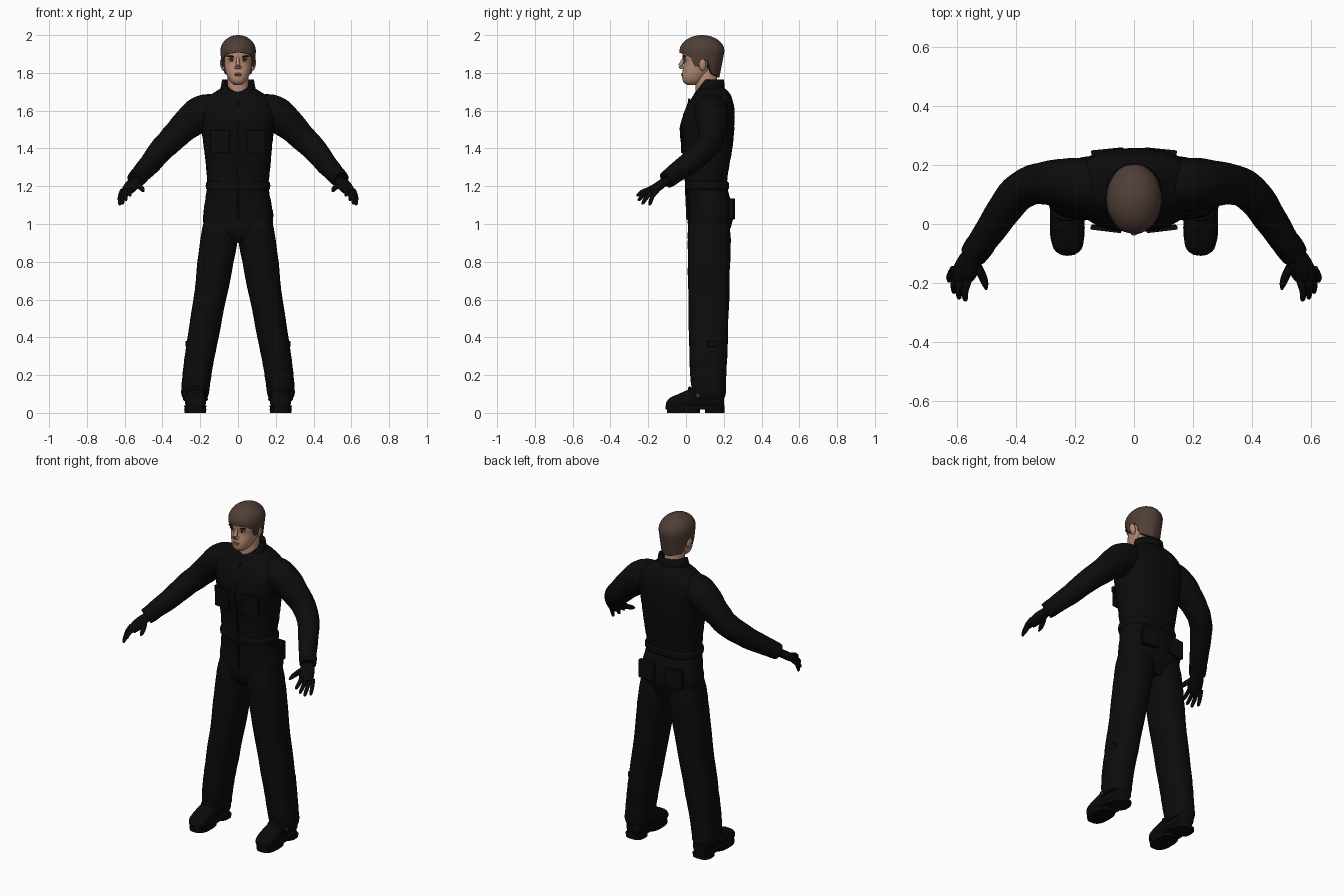
import bpy, bmesh, math
from mathutils import Vector

default_cube = bpy.data.objects.get("Cube")
if default_cube:
    bpy.data.objects.remove(default_cube, do_unlink=True)

parts = []


def material(name, colour):
    mat = bpy.data.materials.new(name)
    mat.use_nodes = True
    mat.diffuse_color = (*colour, 1)
    shader = mat.node_tree.nodes["Principled BSDF"]
    shader.inputs["Base Color"].default_value = (*colour, 1)
    shader.inputs["Roughness"].default_value = 0.8
    return mat


CLOTH = material("black cloth", (0.0035, 0.0035, 0.0035))
LEATHER = material("black leather", (0.003, 0.003, 0.003))
METAL = material("dark metal", (0.03, 0.03, 0.03))
SKIN = material("skin", (0.48, 0.27, 0.18))
LIP = material("lip", (0.36, 0.17, 0.12))
HAIR = material("brown hair", (0.08, 0.048, 0.038))
BROW = material("dark brow", (0.015, 0.01, 0.008))
WHITE = material("eye white", (0.5, 0.46, 0.42))


def finish(name, bm, mat):
    bmesh.ops.recalc_face_normals(bm, faces=bm.faces)
    mesh = bpy.data.meshes.new(name)
    bm.to_mesh(mesh)
    bm.free()
    mesh.materials.append(mat)
    obj = bpy.data.objects.new(name, mesh)
    bpy.context.collection.objects.link(obj)
    parts.append(obj)
    return obj


def skin(name, rings, mat, caps=True):
    """Join a list of point loops into a tube."""
    bm = bmesh.new()
    loops = [[bm.verts.new(p) for p in ring] for ring in rings]
    n = len(loops[0])
    for a, b in zip(loops, loops[1:]):
        for i in range(n):
            j = (i + 1) % n
            bm.faces.new((a[i], a[j], b[j], b[i]))
    if caps:
        bm.faces.new(loops[0])
        bm.faces.new(loops[-1])
    return finish(name, bm, mat)


def spline(rows, steps=4):
    """Pass a smooth curve through rows of numbers."""
    out = []
    for i in range(len(rows) - 1):
        quad = [rows[max(i - 1, 0)], rows[i], rows[i + 1], rows[min(i + 2, len(rows) - 1)]]
        for k in range(steps):
            t = k / steps
            out.append([b + t / 2 * (c - a + t * (2 * a - 5 * b + 4 * c - d + t * (3 * (b - c) + d - a)))
                        for a, b, c, d in zip(*quad)])
    return out + [list(rows[-1])]


def section(centre, u, v, power=2, n=32, fold=0):
    ring = []
    for i in range(n):
        a = math.tau * i / n
        c, s = math.cos(a), math.sin(a)
        k = 1 + fold * math.sin(3 * a + 37 * centre.z) * math.sin(61 * centre.z + 2 * a)
        ring.append(centre + k * (u * math.copysign(abs(c) ** (2 / power), c)
                                  + v * math.copysign(abs(s) ** (2 / power), s)))
    return ring


def stack(name, rows, mat, power=2, side=1, fold=0, steps=4):
    """Loft level sections given as z, x min, x max, front, back."""
    rings = [section(Vector((side * (a + b) / 2, (f + r) / 2, z)), Vector((side * (b - a) / 2, 0, 0)),
                     Vector((0, (r - f) / 2, 0)), power, fold=fold) for z, a, b, f, r in spline(rows, steps)]
    return skin(name, rings, mat)


def column(name, rows, mat, power=2, fold=0):
    """Loft centred level sections given as z, half width, front, back."""
    return stack(name, [(z, -w, w, f, r) for z, w, f, r in rows], mat, power, fold=fold)


def tube(name, path, mat, side=1, flat=1, n=20, fold=0):
    """Sweep a round section along x, y, z, radius points."""
    rows = spline(path)
    pts = [Vector((side * x, y, z)) for x, y, z, r in rows]
    rings = []
    for i, p in enumerate(pts):
        along = (pts[min(i + 1, len(pts) - 1)] - pts[max(i - 1, 0)]).normalized()
        v = Vector((0, 0, 1)).cross(along).normalized()
        r = rows[i][3]
        rings.append(section(p, along.cross(v) * r * flat, v * r, n=n, fold=fold))
    return skin(name, rings, mat)


def blob(name, pos, size, mat, tilt=0):
    bm = bmesh.new()
    bmesh.ops.create_uvsphere(bm, u_segments=16, v_segments=10, radius=1)
    obj = finish(name, bm, mat)
    obj.location, obj.scale, obj.rotation_euler = pos, size, (0, tilt, 0)
    return obj


def plate(name, pos, size, mat, turn=0):
    bm = bmesh.new()
    bmesh.ops.create_cube(bm, size=1)
    bmesh.ops.scale(bm, vec=size, verts=bm.verts)
    obj = finish(name, bm, mat)
    obj.location, obj.rotation_euler = pos, (0, 0, turn)
    bevel = obj.modifiers.new("soft edge", "BEVEL")
    bevel.width, bevel.segments = 0.003, 2


# Overall torso, waistband and front zip
column("torso", [(0.9, 0.1, 0.05, 0.2), (0.95, 0.17, 0.015, 0.225), (1.03, 0.186, 0.01, 0.25),
                 (1.1, 0.178, 0.01, 0.243), (1.2, 0.163, 0.004, 0.218), (1.3, 0.17, 0, 0.228),
                 (1.42, 0.182, -0.02, 0.248), (1.52, 0.195, -0.025, 0.257), (1.6, 0.2, -0.008, 0.256),
                 (1.66, 0.175, 0.025, 0.245), (1.7, 0.12, 0.05, 0.225), (1.73, 0.07, 0.075, 0.19)],
       CLOTH, 2.5, 0.012)
column("waistband", [(1.18, 0.163, 0, 0.222), (1.19, 0.17, -0.004, 0.227),
                     (1.215, 0.17, -0.004, 0.227), (1.225, 0.163, 0, 0.222)], CLOTH, 2.5)
tube("front_zip", [(0, 0.008, 1.02, 0.006), (0, 0, 1.2, 0.006), (0, -0.003, 1.3, 0.006),
                   (0, -0.025, 1.46, 0.006), (0, -0.023, 1.53, 0.006), (0, 0.022, 1.66, 0.006)], LEATHER, n=8)
plate("zip_pull", (0, 0.015, 1.655), (0.008, 0.009, 0.02), METAL)

# Stand-up collar, lowest at the front
collar = []
for level in range(5):
    t = level / 4
    ring = []
    for i in range(48):
        a = math.tau * i / 48
        back = (1 - math.cos(a)) / 2
        top = 1.685 + 0.08 * min(1, back * 2.6)
        ring.append(Vector(((0.098 - 0.02 * t) * math.sin(a),
                            0.122 - (0.083 - 0.01 * t) * math.cos(a), 1.655 + (top - 1.655) * t)))
    collar.append(ring)
thick = skin("collar", collar, CLOTH, caps=False).modifiers.new("cloth thickness", "SOLIDIFY")
thick.thickness, thick.offset = 0.012, 0

for side, label in ((1, "left"), (-1, "right")):
    # Trouser leg, pockets and shin tab
    stack(label + "_trouser_leg",
          [(1.05, 0.02, 0.17, 0.03, 0.22), (0.95, 0.0, 0.195, 0.01, 0.236), (0.8, 0.022, 0.214, 0.01, 0.234),
           (0.6, 0.063, 0.236, 0.012, 0.228), (0.4, 0.103, 0.268, 0.016, 0.222), (0.25, 0.132, 0.288, 0.02, 0.216),
           (0.14, 0.15, 0.3, 0.028, 0.212), (0.1, 0.155, 0.3, 0.035, 0.21), (0.075, 0.165, 0.29, 0.05, 0.2)],
          CLOTH, 2.3, side, 0.016)
    plate(label + "_back_pocket", (side * 0.09, 0.244, 1.08), (0.11, 0.022, 0.11), CLOTH, -side * 0.1)
    plate(label + "_chest_pocket", (side * 0.095, -0.014, 1.43), (0.1, 0.014, 0.11), CLOTH, side * 0.12)
    plate(label + "_pocket_flap", (side * 0.095, -0.018, 1.48), (0.105, 0.014, 0.035), CLOTH, side * 0.12)
    plate(label + "_shin_tab", (side * 0.272, 0.14, 0.365), (0.012, 0.05, 0.03), CLOTH)

    # Boot upper lofted from heel to toe, with sole and buckle
    boot = [(0.2, 0.03, 0.09, 0.03), (0.185, 0.02, 0.13, 0.045), (0.1, 0.02, 0.15, 0.05),
            (0.03, 0.02, 0.13, 0.053), (-0.04, 0.02, 0.1, 0.056), (-0.085, 0.02, 0.08, 0.047),
            (-0.105, 0.025, 0.055, 0.022)]
    skin(label + "_boot", [section(Vector((side * 0.225, y, (lo + hi) / 2)), Vector((w, 0, 0)),
                                   Vector((0, 0, (hi - lo) / 2)), 2.5) for y, lo, hi, w in spline(boot)], LEATHER)
    for name, low, front, back in (("heel", 0, 0.1, 0.205), ("fore_sole", 0, -0.1, 0.075), ("welt", 0.018, -0.108, 0.205)):
        stack(label + "_" + name, [(low, 0.17, 0.282, front, back), (low + 0.02, 0.167, 0.285, front, back)],
              LEATHER, 2.7, side, steps=1)
    tube(label + "_boot_strap", [(0.168, 0.07, 0.07, 0.01), (0.19, 0.03, 0.115, 0.01), (0.225, 0.02, 0.13, 0.01),
                                 (0.26, 0.03, 0.115, 0.01), (0.282, 0.07, 0.07, 0.01)], LEATHER, side, n=10)
    plate(label + "_boot_buckle", (side * 0.281, 0.065, 0.095), (0.012, 0.028, 0.026), METAL)

    # Sleeve, cuff and gloved hand
    tube(label + "_sleeve", [(0.1, 0.13, 1.59, 0.085), (0.17, 0.133, 1.592, 0.09), (0.23, 0.137, 1.56, 0.086),
                             (0.3, 0.138, 1.5, 0.073), (0.36, 0.127, 1.44, 0.066), (0.41, 0.09, 1.39, 0.062),
                             (0.46, 0.02, 1.325, 0.056), (0.51, -0.055, 1.27, 0.049),
                             (0.543, -0.102, 1.235, 0.043)], CLOTH, side, 1.05, 28, 0.025)
    tube(label + "_cuff", [(0.515, -0.063, 1.263, 0.049), (0.53, -0.083, 1.248, 0.049),
                           (0.545, -0.105, 1.232, 0.046)], LEATHER, side)
    tube(label + "_palm", [(0.535, -0.09, 1.24, 0.032), (0.556, -0.125, 1.215, 0.04), (0.573, -0.16, 1.19, 0.042),
                           (0.588, -0.185, 1.17, 0.034)], LEATHER, side, 0.55)
    for finger, x, y, z in (("index", 0.574, -0.262, 1.15), ("middle", 0.595, -0.255, 1.125),
                            ("ring", 0.612, -0.235, 1.105), ("little", 0.627, -0.195, 1.1)):
        spread = (x - 0.6) * 1.3
        root = Vector((0.585 + spread * 0.75, -0.168 + spread * 0.45, 1.182 - spread * 0.1))
        tip = Vector((x, y, z))
        mid = root.lerp(tip, 0.5) + Vector((0.006, -0.004, 0.006))
        tube(f"{label}_{finger}_finger", [(*root, 0.013), (*mid, 0.0115), (*root.lerp(tip, 0.9), 0.009), (*tip, 0.003)],
             LEATHER, side, n=12)
    tube(label + "_thumb", [(0.545, -0.125, 1.215, 0.018), (0.52, -0.165, 1.198, 0.015),
                            (0.506, -0.2, 1.183, 0.012), (0.501, -0.222, 1.172, 0.004)], LEATHER, side, n=12)

    # Ear, eye and brow
    blob(label + "_ear", (side * 0.083, 0.088, 1.842), (0.011, 0.019, 0.032), SKIN, side * 0.2)
    blob(label + "_eye", (side * 0.033, -0.003, 1.866), (0.015, 0.007, 0.007), WHITE)
    blob(label + "_iris", (side * 0.033, -0.008, 1.866), (0.007, 0.004, 0.006), BROW)
    blob(label + "_upper_lash", (side * 0.033, -0.006, 1.873), (0.017, 0.007, 0.003), BROW)
    blob(label + "_brow", (side * 0.036, -0.008, 1.887), (0.022, 0.01, 0.005), BROW, -side * 0.12)
    blob(label + "_nostril", (side * 0.01, -0.021, 1.828), (0.009, 0.012, 0.008), SKIN)

# Neck and face
column("neck", [(1.64, 0.068, 0.05, 0.18), (1.7, 0.06, 0.05, 0.17), (1.75, 0.056, 0.05, 0.165),
                (1.82, 0.055, 0.05, 0.165)], SKIN)
column("head", [(1.737, 0.02, 0.005, 0.06), (1.75, 0.038, -0.013, 0.085), (1.775, 0.054, -0.02, 0.11),
                (1.81, 0.067, -0.018, 0.14), (1.85, 0.075, -0.012, 0.165), (1.885, 0.079, -0.017, 0.18),
                (1.93, 0.079, -0.014, 0.18), (1.97, 0.05, 0.03, 0.14)], SKIN, 2.2)
tube("nose", [(0, -0.008, 1.885, 0.008), (0, -0.02, 1.86, 0.009), (0, -0.028, 1.84, 0.012),
              (0, -0.024, 1.825, 0.009)], SKIN, n=16)
blob("upper_lip", (0, -0.018, 1.795), (0.022, 0.008, 0.004), LIP)
blob("lower_lip", (0, -0.018, 1.787), (0.018, 0.008, 0.005), LIP)

# Hair cap: the hairline height depends on the angle from the front
HAIRLINE = [(0, 1.908), (40, 1.9), (60, 1.88), (68, 1.835), (80, 1.835), (88, 1.872),
            (106, 1.865), (122, 1.795), (180, 1.775)]


def hairline(angle):
    for (a, za), (b, zb) in zip(HAIRLINE, HAIRLINE[1:]):
        if angle <= b:
            return za + (zb - za) * (angle - a) / (b - a)
    return HAIRLINE[-1][1]


cap = []
for level in range(-1, 15):
    t = math.sin(math.pi / 2 * max(level, 0) / 14.2)
    ring = []
    for i in range(72):
        a = math.tau * i / 72
        low = hairline(min(i, 72 - i) * 5)
        z = low + (2 - low) * t
        f = math.sqrt(max(0, 1 - (max(0, z - 1.915) / 0.085) ** 2))
        drop = max(0, 1.915 - z)
        f *= (0.84 if level < 0 else 1) + 0.012 * math.sin(9 * a) * (1 - t)
        reach = 0.119 - (0.2 * drop if math.cos(a) < 0 else 0.1 * drop)
        ring.append(Vector(((0.094 - 0.08 * drop) * f * math.sin(a), 0.085 - reach * f * math.cos(a), z)))
    cap.append(ring)
skin("hair", cap, HAIR)

# Smooth shading with crisp edges kept
bpy.ops.object.select_all(action="DESELECT")
for obj in parts:
    obj.select_set(True)
bpy.context.view_layer.objects.active = parts[0]
bpy.ops.object.shade_smooth_by_angle(angle=math.radians(45))
